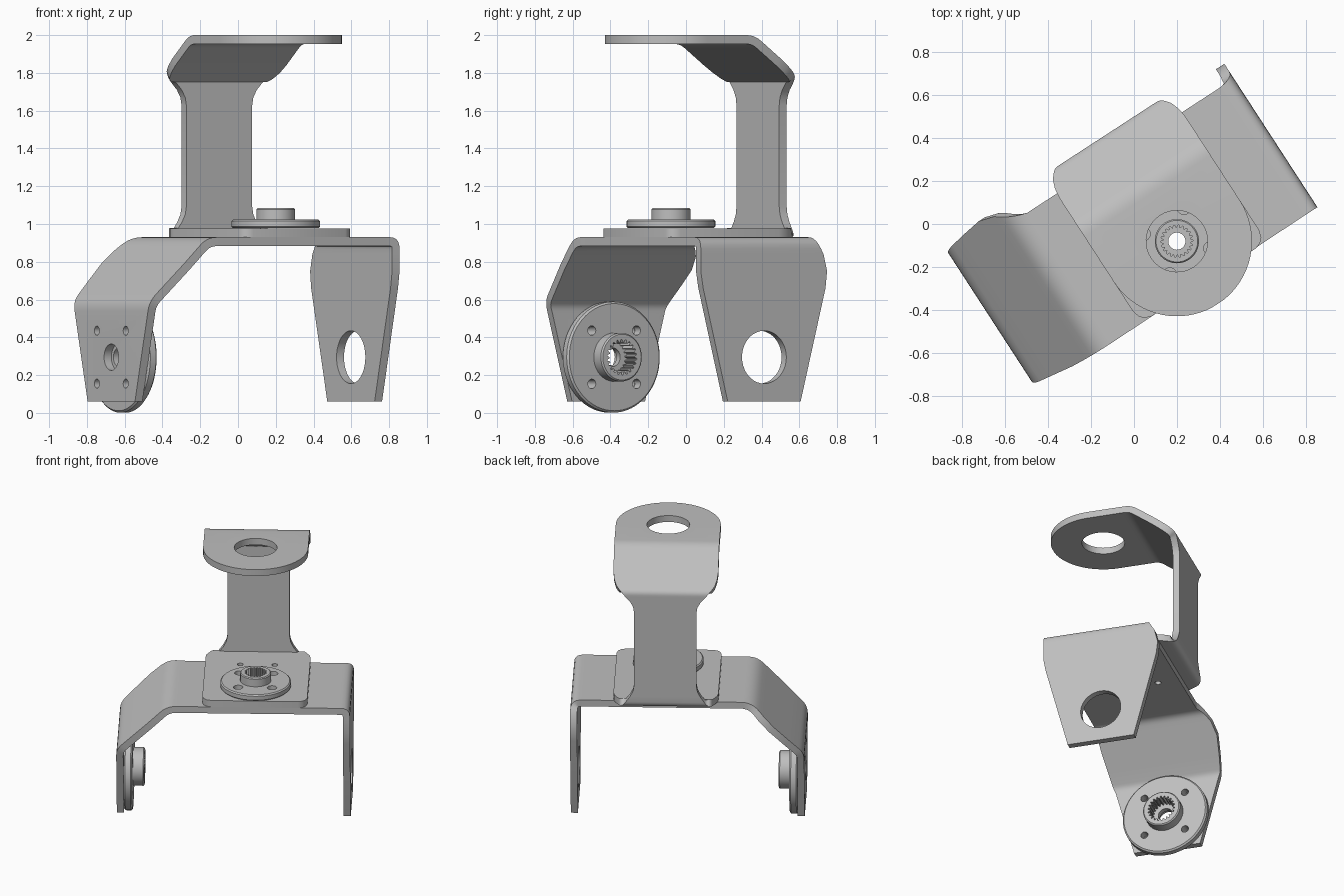
import bpy, bmesh, math
from mathutils import Matrix, Vector

old = bpy.data.objects.get("Cube")
if old:
    bpy.data.objects.remove(old, do_unlink=True)

TURN = Matrix.Rotation(math.radians(33), 4, "Z")   # whole assembly is turned on its base
THICK = 0.047
HORN_X, HORN_Y = 0.124, -0.176                     # axis of the upper joint
AXLE_Z = 0.295                                     # height of the lower joint

metal = bpy.data.materials.new("grey metal")
metal.use_nodes = True
metal.diffuse_color = (0.52, 0.52, 0.52, 1)
metal.node_tree.nodes["Principled BSDF"].inputs["Base Color"].default_value = metal.diffuse_color


def add_object(name, bm, matrix=Matrix()):
    mesh = bpy.data.meshes.new(name)
    bm.to_mesh(mesh)
    bm.free()
    obj = bpy.data.objects.new(name, mesh)
    bpy.context.collection.objects.link(obj)
    obj.matrix_world = TURN @ matrix
    return obj


def prism(radii, low, high, matrix):
    """Cutter: upright prism whose outline runs through the given radii."""
    bm = bmesh.new()
    n = len(radii)
    ring = [bm.verts.new((r * math.cos(math.tau * i / n), r * math.sin(math.tau * i / n), low))
            for i, r in enumerate(radii)]
    face = bm.faces.new(ring)
    top = bmesh.ops.extrude_face_region(bm, geom=[face])["geom"]
    bmesh.ops.translate(bm, vec=(0, 0, high - low),
                        verts=[v for v in top if isinstance(v, bmesh.types.BMVert)])
    bmesh.ops.recalc_face_normals(bm, faces=bm.faces)
    cutter = add_object("hole_cutter", bm, matrix)
    cutter.hide_render = True
    return cutter


def hole(place, radius, axis="Z", low=-0.12, high=0.12):
    matrix = Matrix.Translation(place)
    if axis == "X":
        matrix = matrix @ Matrix.Rotation(math.pi / 2, 4, "Y")
    return prism([radius] * 40, low, high, matrix)


def finish(obj, cutters):
    """Cut the holes, bake the modifiers, shade and colour the part."""
    for cutter in cutters:
        mod = obj.modifiers.new("hole", "BOOLEAN")
        mod.operation, mod.solver, mod.object = "DIFFERENCE", "EXACT", cutter
    bpy.context.view_layer.update()
    graph = bpy.context.evaluated_depsgraph_get()
    mesh = bpy.data.meshes.new_from_object(obj.evaluated_get(graph))
    obj.modifiers.clear()
    obj.data = mesh
    for cutter in cutters:
        bpy.data.objects.remove(cutter, do_unlink=True)
    mesh.materials.clear()
    mesh.materials.append(metal)
    bpy.ops.object.select_all(action="DESELECT")
    obj.select_set(True)
    bpy.context.view_layer.objects.active = obj
    bpy.ops.object.shade_smooth_by_angle(angle=math.radians(30))


def round_bends(stations):
    """Stations are (along, z, low edge, high edge[, bend radius])."""
    out = []
    for i, s in enumerate(stations):
        p = Vector(s[:4])
        if len(s) == 4:
            out.append(p)
            continue
        ends = []
        for q in (stations[i - 1], stations[i + 1]):
            q = Vector(q[:4])
            length = math.hypot(q[0] - p[0], q[1] - p[1])
            ends.append(p.lerp(q, min(0.9, s[4] / length)))
        for k in range(6):
            t = k / 5
            out.append(ends[0].lerp(p, t).lerp(p.lerp(ends[1], t), t))
    return out


def bent_sheet(name, stations, along_x):
    """Sheet metal strip that follows a bent path with varying width."""
    bm = bmesh.new()
    rows = []
    for s, z, low, high in round_bends(stations):
        ends = ((s, low, z), (s, high, z)) if along_x else ((low, s, z), (high, s, z))
        rows.append([bm.verts.new(e) for e in ends])
    for (a, b), (c, d) in zip(rows, rows[1:]):
        bm.faces.new((a, c, d, b) if along_x else (a, b, d, c))
    obj = add_object(name, bm)
    mod = obj.modifiers.new("thickness", "SOLIDIFY")
    mod.thickness, mod.offset, mod.use_even_offset = THICK, -1, True
    return obj


def diagonal(distance):
    return [(a * distance, b * distance) for a in (-1, 1) for b in (-1, 1)]


# Lower fork: tapered arm, sloped shoulder, deck, straight arm
fork = bent_sheet("lower_fork", [
    (-0.80, 0.06, -0.23, 0.23),
    (-0.80, 0.59, -0.37, 0.37, 0.05),
    (-0.70, 0.69, -0.385, 0.39),
    (-0.60, 0.79, -0.40, 0.405),
    (-0.53, 0.86, -0.405, 0.385),
    (-0.46, 0.93, -0.408, 0.335, 0.06),
    (-0.39, 0.93, -0.408, 0.315),
    (0.68, 0.93, -0.40, 0.315),
    (0.76, 0.93, -0.40, 0.325, 0.06),
    (0.76, 0.84, -0.40, 0.375),
    (0.76, 0.75, -0.40, 0.397),
    (0.76, 0.66, -0.385, 0.387),
    (0.76, 0.06, -0.23, 0.23)], True)
finish(fork, [hole((0.74, 0, AXLE_Z), 0.14, "X"),
              hole((-0.78, 0, AXLE_Z), 0.07, "X"),
              hole((HORN_X, HORN_Y, 0.9), 0.045)]
       + [hole((-0.78, y, AXLE_Z + z), 0.024, "X") for y, z in diagonal(0.14)]
       + [hole((HORN_X + x, 0.17, 0.9), 0.02) for x in (-0.115, 0.115)])

# Upper bracket: round flange, slope, narrow column, foot plate
half_widths = []
for i in range(1, 19):
    t = math.pi / 2 * i / 18
    half_widths.append((HORN_Y - 0.35 * math.cos(t), 2.0, 0.35 * math.sin(t)))
half_widths += [
    (0.125, 2.0, 0.35, 0.05),
    (0.29, 1.876, 0.35), (0.34, 1.838, 0.343), (0.38, 1.808, 0.328),
    (0.42, 1.778, 0.295, 0.025),
    (0.42, 1.74, 0.265), (0.42, 1.71, 0.237), (0.42, 1.67, 0.215), (0.42, 1.63, 0.208),
    (0.42, 1.09, 0.208), (0.42, 1.05, 0.215), (0.42, 1.01, 0.235),
    (0.42, 0.93, 0.29, 0.04),
    (0.36, 0.93, 0.325), (0.32, 0.93, 0.345), (0.28, 0.93, 0.35),
    (-0.34, 0.93, 0.35), (-0.375, 0.93, 0.34), (-0.395, 0.93, 0.32), (-0.405, 0.93, 0.29)]
bracket = bent_sheet("upper_bracket", [
    (s[0], s[1], HORN_X - s[2], HORN_X + s[2], *s[3:]) for s in half_widths], False)
finish(bracket, [hole((HORN_X, HORN_Y, 1.98), 0.143),
                 hole((HORN_X, HORN_Y, 0.95), 0.045)]
       + [hole((HORN_X + x, 0.17, 0.95), 0.02) for x in (-0.115, 0.115)])


def horn(name, matrix, screw_radius):
    """Round drive disc with a hub and a toothed socket."""
    profile = [(0, 0), (0.227, 0), (0.235, 0.008), (0.235, 0.037), (0.227, 0.045),
               (0.103, 0.045), (0.103, 0.1), (0.097, 0.106), (0, 0.106)]
    bm = bmesh.new()
    verts = [bm.verts.new((r, 0, z)) for r, z in profile]
    edges = [bm.edges.new(pair) for pair in zip(verts, verts[1:])]
    bmesh.ops.spin(bm, geom=verts + edges, cent=(0, 0, 0), axis=(0, 0, 1),
                   angle=math.tau, steps=64)
    bmesh.ops.remove_doubles(bm, verts=bm.verts, dist=0.0001)
    bmesh.ops.recalc_face_normals(bm, faces=bm.faces)
    obj = add_object(name, bm, matrix)
    cutters = [prism([0.075, 0.075, 0.063, 0.063] * 22, 0.03, 0.2, matrix),
               prism([0.04] * 32, -0.1, 0.06, matrix)]
    for x, y in diagonal(0.113):
        cutters.append(prism([screw_radius] * 24, -0.1, 0.1,
                             matrix @ Matrix.Translation((x, y, 0))))
    finish(obj, cutters)


# Drive horns on the deck and inside the tapered arm
horn("upper_horn", Matrix.Translation((HORN_X, HORN_Y, 0.978)), 0.032)
horn("lower_horn", Matrix.Translation((-0.754, 0, AXLE_Z))
     @ Matrix.Rotation(math.pi / 2, 4, "Y") @ Matrix.Scale(1.25, 4), 0.02)
